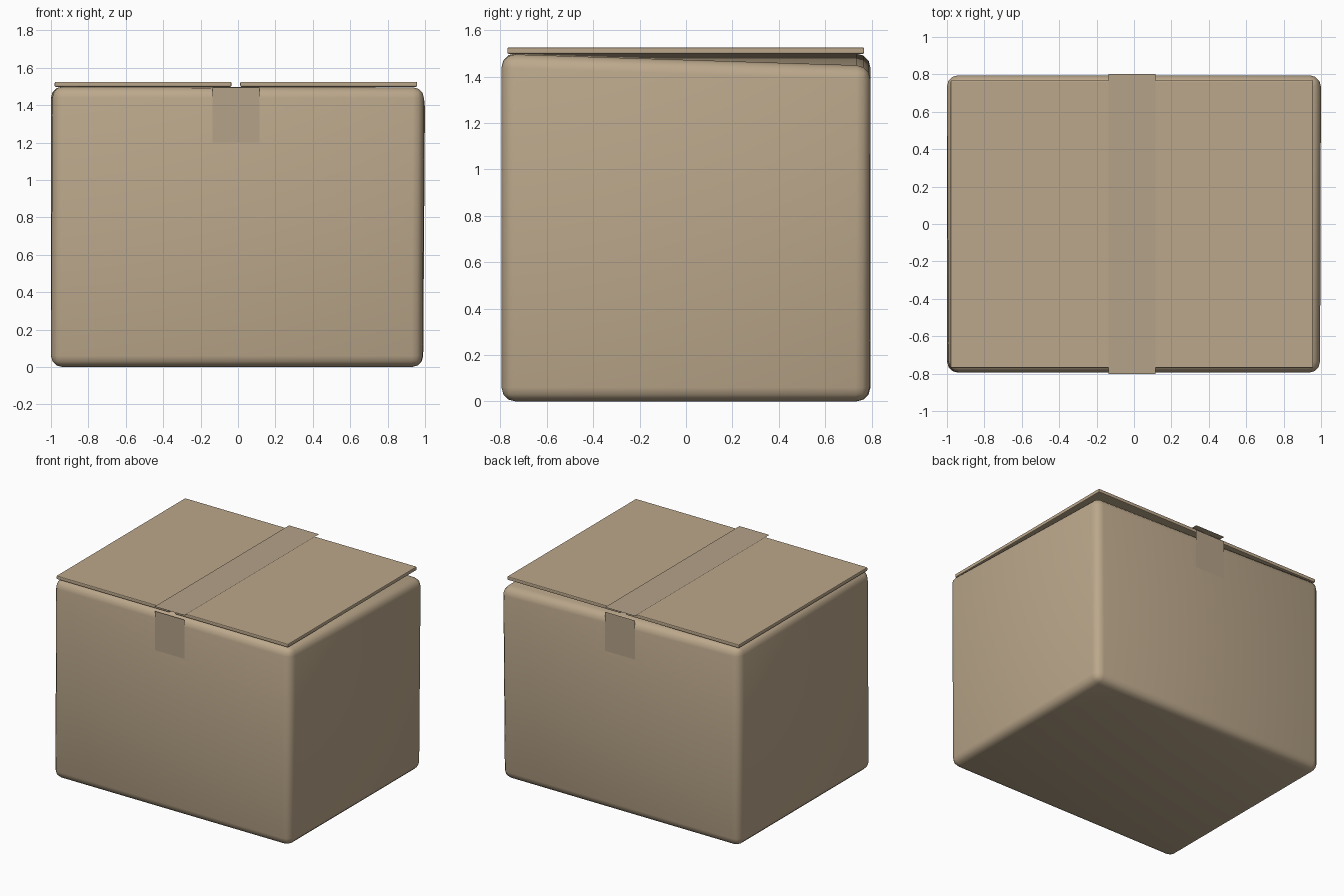
import bpy, bmesh

if "Cube" in bpy.data.objects:
    bpy.data.objects.remove(bpy.data.objects["Cube"])

def material(name, color):
    m = bpy.data.materials.new(name)
    m.diffuse_color = color
    m.use_nodes = True
    m.node_tree.nodes["Principled BSDF"].inputs["Base Color"].default_value = m.diffuse_color
    return m

card = material("cardboard", (0.50, 0.39, 0.26, 1))
tape_mat = material("tape", (0.46, 0.36, 0.25, 1))

def block(name, lo, hi, mat, bevel=0, segments=1, offsets=None):
    """Box between two corners; offsets nudges single corners by sign key."""
    bm = bmesh.new()
    bmesh.ops.create_cube(bm, size=2)
    for v in bm.verts:
        key = tuple(1 if c > 0 else -1 for c in v.co)
        d = (offsets or {}).get(key, (0, 0, 0))
        v.co = [(hi[i] if key[i] > 0 else lo[i]) + d[i] for i in range(3)]
    me = bpy.data.meshes.new(name)
    bm.to_mesh(me)
    bm.free()
    me.materials.append(mat)
    ob = bpy.data.objects.new(name, me)
    bpy.context.collection.objects.link(ob)
    if bevel:
        b = ob.modifiers.new("bevel", 'BEVEL')
        b.width, b.segments, b.limit_method = bevel, segments, 'NONE'
    for p in me.polygons:
        p.use_smooth = bevel > 0.03
    return ob

def sheet(name, corners, mat):
    me = bpy.data.meshes.new(name)
    me.from_pydata(corners, [], [(0, 1, 2, 3)])
    me.materials.append(mat)
    ob = bpy.data.objects.new(name, me)
    bpy.context.collection.objects.link(ob)

# Carton body, soft edges, slightly crushed back right top corner
block("carton_body", (-1, -0.795, 0), (0.99, 0.795, 1.5), card, 0.06, 3, {
    (1, 1, 1): (0.01, 0, -0.055),
    (1, -1, 1): (0.005, 0, -0.003),
    (1, -1, -1): (-0.003, 0, 0),
    (-1, -1, 1): (0.008, 0, 0),
    (1, 1, -1): (0, -0.004, 0)})

# Two lid flaps with a gap under the tape
for name, x0, x1 in (("left_flap", -0.98, -0.035), ("right_flap", 0.012, 0.958)):
    block(name, (x0, -0.77, 1.498), (x1, 0.768, 1.525), card, 0.006, 2)

# Packing tape: top strip plus a tab on front and back
X0, X1 = -0.135, 0.115
sheet("tape_top", [(X0, -0.803, 1.53), (X1, -0.803, 1.53),
                   (X1, 0.803, 1.53), (X0, 0.803, 1.53)], tape_mat)
for name, s in (("tape_front", -1), ("tape_back", 1)):
    c = [(X0, s * 0.801, 1.2), (X1, s * 0.801, 1.2),
         (X1, s * 0.801, 1.495), (X0, s * 0.801, 1.495)]
    sheet(name, c if s < 0 else c[::-1], tape_mat)
